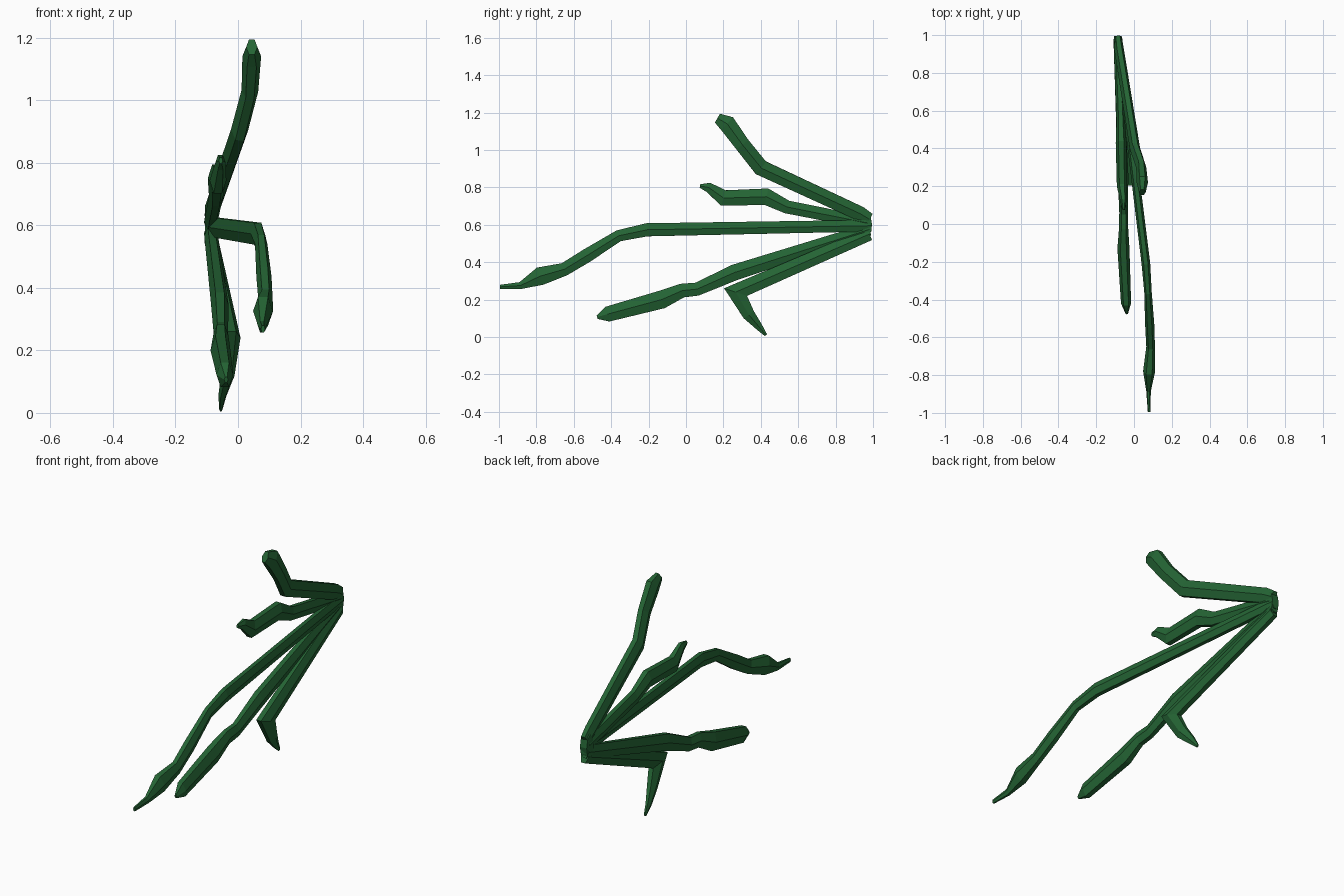
import bpy, bmesh, math
from mathutils import Vector

green = bpy.data.materials.new("leaf_green")
green.diffuse_color = (0.018, 0.13, 0.035, 1)

SIDES, FLAT = 6, 0.58   # faceted stems, flattened along x


def stem(name, pts):
    """Faceted tube through (x, y, z, radius) points, mitred at each bend."""
    bm = bmesh.new()
    c = [Vector(p[:3]) for p in pts]
    rings = []
    for i, p in enumerate(pts):
        a = (c[i] - c[i - 1]).normalized() if i else None
        b = (c[i + 1] - c[i]).normalized() if i < len(c) - 1 else None
        t = ((a or b) + (b or a)).normalized()
        mitre = 1 / max(0.6, t.dot(a or b))
        side = Vector((1, 0, 0))
        side = (side - t * side.dot(t)).normalized()
        up = t.cross(side)
        ring = []
        for k in range(SIDES):
            ang = math.tau * (k + 0.5) / SIDES + math.pi / 6 * (SIDES == 6)
            ring.append(bm.verts.new(c[i] + side * math.cos(ang) * p[3] * FLAT * 1.1
                                     + up * math.sin(ang) * p[3] * mitre * 1.12))
        rings.append(ring)
    for r, s in zip(rings, rings[1:]):
        for k in range(SIDES):
            n = (k + 1) % SIDES
            bm.faces.new((r[k], r[n], s[n], s[k]))
    bm.faces.new(rings[0][::-1])
    bm.faces.new(rings[-1])
    bmesh.ops.recalc_face_normals(bm, faces=bm.faces)
    me = bpy.data.meshes.new(name)
    bm.to_mesh(me)
    bm.free()
    me.materials.append(green)
    ob = bpy.data.objects.new(name, me)
    bpy.context.collection.objects.link(ob)


# Five stems fanning out from one joint at the back
stem("top_stem", [
    (-0.085, 0.98, 0.63, 0.034), (-0.08, 0.93, 0.66, 0.04), (0.005, 0.40, 0.905, 0.043),
    (0.038, 0.30, 1.03, 0.042), (0.044, 0.22, 1.14, 0.047), (0.044, 0.168, 1.17, 0.028)])

stem("upper_short_stem", [
    (-0.087, 0.97, 0.61, 0.034), (-0.07, 0.54, 0.695, 0.036), (-0.068, 0.43, 0.75, 0.045),
    (-0.064, 0.20, 0.743, 0.042), (-0.056, 0.12, 0.80, 0.026), (-0.055, 0.075, 0.807, 0.010)])

stem("long_middle_stem", [
    (-0.085, 0.99, 0.595, 0.032), (0.063, -0.21, 0.573, 0.036), (0.074, -0.36, 0.541, 0.031),
    (0.083, -0.53, 0.435, 0.038), (0.088, -0.65, 0.362, 0.036), (0.080, -0.78, 0.325, 0.050),
    (0.077, -0.885, 0.275, 0.019), (0.080, -0.995, 0.268, 0.011)])

stem("lower_stem", [
    (-0.087, 0.98, 0.575, 0.034), (-0.058, 0.26, 0.345, 0.044), (-0.055, 0.06, 0.256, 0.036),
    (-0.055, -0.02, 0.248, 0.038), (-0.056, -0.13, 0.200, 0.050), (-0.042, -0.42, 0.122, 0.042),
    (-0.038, -0.475, 0.106, 0.010)])

stem("bent_bottom_stem", [
    (-0.085, 0.98, 0.55, 0.036), (-0.02, 0.265, 0.24, 0.044), (-0.033, 0.335, 0.12, 0.034),
    (-0.050, 0.39, 0.055, 0.020), (-0.055, 0.427, 0.01, 0.008)])

# Joint where the stems meet
bpy.ops.mesh.primitive_cylinder_add(vertices=8, radius=1, depth=1,
                                    location=(-0.086, 0.965, 0.60), rotation=(0, math.pi / 2, 0))
hub = bpy.context.object
hub.name = "stem_joint"
hub.scale = (0.065, 0.03, 0.04)
hub.data.materials.append(green)
